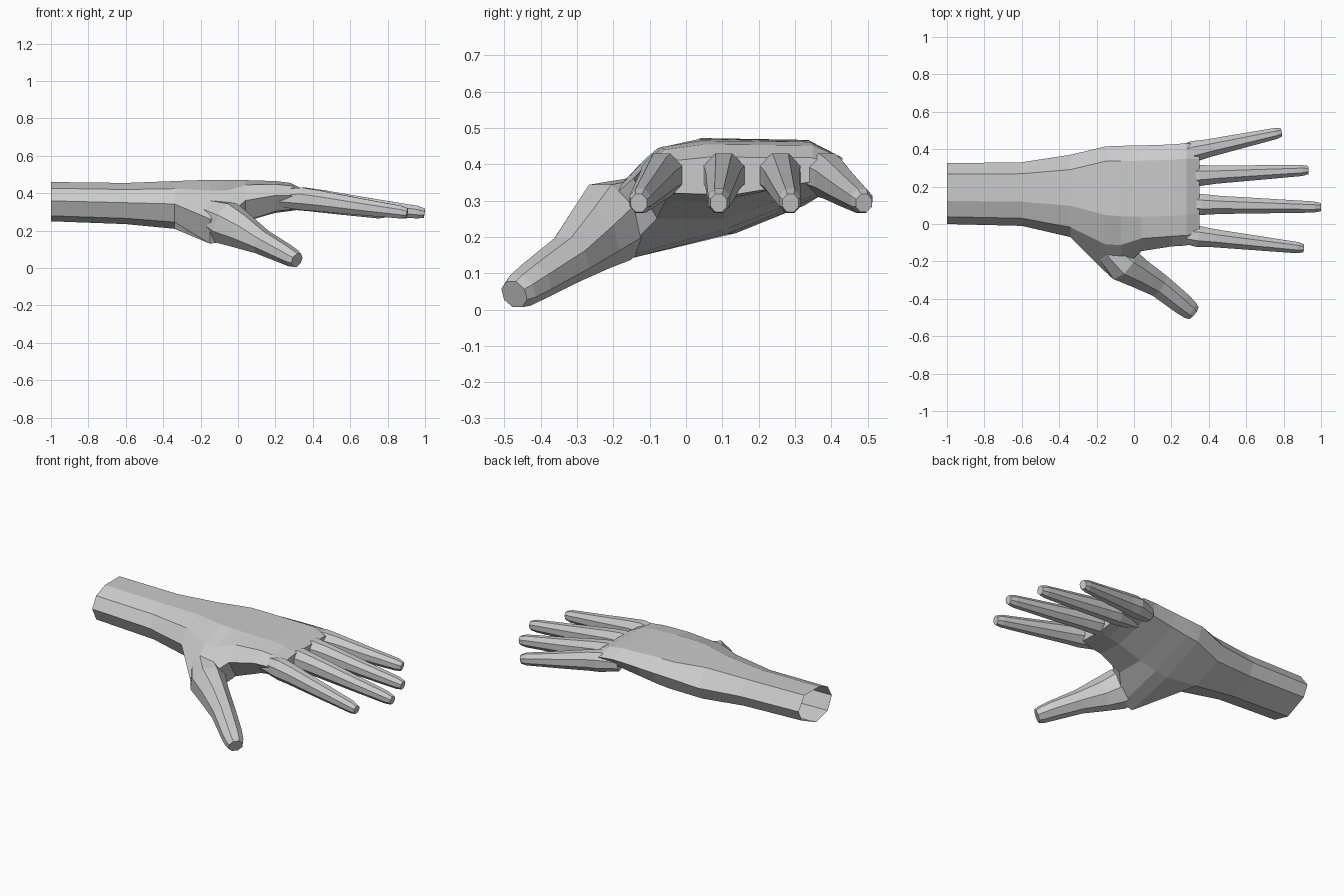
import bpy, bmesh, math
from mathutils import Vector

if "Cube" in bpy.data.objects:
    bpy.data.objects.remove(bpy.data.objects["Cube"])

skin = bpy.data.materials.new("plain grey")
skin.diffuse_color = (0.6, 0.6, 0.6, 1)
skin.use_nodes = True
skin.node_tree.nodes["Principled BSDF"].inputs["Base Color"].default_value = skin.diffuse_color


def loft(name, rings):
    """Closed flat-faced skin through a list of equal-length rings."""
    bm = bmesh.new()
    vr = [[bm.verts.new(p) for p in r] for r in rings]
    n = len(vr[0])
    for a, b in zip(vr, vr[1:]):
        for i in range(n):
            bm.faces.new((a[i], a[(i + 1) % n], b[(i + 1) % n], b[i]))
    bm.faces.new(vr[0])
    bm.faces.new(vr[-1])
    bmesh.ops.recalc_face_normals(bm, faces=bm.faces)
    me = bpy.data.meshes.new(name)
    bm.to_mesh(me)
    bm.free()
    me.materials.append(skin)
    ob = bpy.data.objects.new(name, me)
    bpy.context.collection.objects.link(ob)
    return ob


def tube(name, stations, sides=8):
    """Loft along stations (centre, half width, half height)."""
    pts = [Vector(s[0]) for s in stations]
    rings = []
    for i, (c, w, h) in enumerate(stations):
        d = (pts[min(i + 1, len(pts) - 1)] - pts[max(i - 1, 0)]).normalized()
        u = Vector((0, 0, 1)).cross(d).normalized()
        v = d.cross(u)
        ring = []
        for k in range(sides):
            a = 2 * math.pi * (k + 0.5) / sides
            ring.append(Vector(c) + u * w * math.cos(a) * 1.05 + v * h * math.sin(a) * 1.05)
        rings.append(ring)
    return loft(name, rings)


# forearm and palm: one eight-sided section scaled along x
ARM = [(0, .52), (.12, .84), (.38, 1), (.82, 1), (1, .62), (.9, .3), (.47, 0), (.12, .14)]
PALM = [(0, .55), (.1, .9), (.3, 1), (.85, .98), (1, .74), (.93, .42), (.42, 0), (.12, .05)]
PULL = {0: 1, 1: .35, 7: 1}     # how far the thumb ball drags each corner
# x, y span, z span, thumb drag in y and z
SPANS = [(-1, 0, .325, .25, .46, 0, 0), (-.6, -.01, .33, .235, .455, 0, 0),
         (-.34, -.07, .37, .21, .465, 0, 0), (-.15, -.11, .415, .207, .472, -.15, -.09),
         (-.07, -.12, .418, .22, .472, -.13, -.09), (.04, -.125, .42, .25, .47, -.02, -.01),
         (.2, -.12, .425, .295, .465, 0, 0), (.28, -.115, .432, .305, .455, 0, 0),
         (.35, -.09, .425, .315, .42, 0, 0)]
rings = []
for x, y0, y1, z0, z1, dy, dz in SPANS:
    shape = ARM if x < -.3 else PALM
    rings.append([(x, y0 + u * (y1 - y0) + dy * PULL.get(i, 0),
                   z0 + v * (z1 - z0) + dz * PULL.get(i, 0)) for i, (u, v) in enumerate(shape)])
hand = loft("hand", rings)

# fingers: base y, tip x, tip y
FINGERS = {"index_finger": (-.05, .905, -.130), "middle_finger": (.108, .997, .09),
           "ring_finger": (.252, .93, .288), "little_finger": (.362, .785, .49)}
# fraction of length, half width, half height, centre z
TAPER = [(0, .04, .045, .375), (.2, .058, .062, .37), (.32, .05, .058, .36),
         (.62, .041, .047, .33), (.95, .031, .035, .299), (1, .023, .026, .293)]
parts = []
for name, (yb, xt, yt) in FINGERS.items():
    parts.append(tube(name, [((.2 + f * (xt - .2), yb + f * (yt - yb), z), w, h)
                             for f, w, h, z in TAPER]))

# thumb growing out of the thumb ball
parts.append(tube("thumb", [((-.16, -.11, .29), .07, .08), ((-.06, -.21, .24), .1, .115),
                            ((.02, -.26, .197), .082, .095), ((.13, -.325, .138), .067, .066),
                            ((.25, -.42, .077), .06, .053), ((.295, -.457, .052), .052, .047),
                            ((.315, -.473, .042), .042, .039)]))

# weld all parts into one skin
for p in parts:
    m = hand.modifiers.new("join", "BOOLEAN")
    m.operation = "UNION"
    m.solver = "EXACT"
    m.object = p
bpy.context.view_layer.update()
dg = bpy.context.evaluated_depsgraph_get()
joined = bpy.data.meshes.new_from_object(hand.evaluated_get(dg))
hand.modifiers.clear()
hand.data = joined
for p in parts:
    bpy.data.objects.remove(p)

# open the cut end of the forearm
bm = bmesh.new()
bm.from_mesh(joined)
end = [f for f in bm.faces if all(v.co.x < -.999 for v in f.verts)]
bmesh.ops.delete(bm, geom=end, context="FACES")
bm.to_mesh(joined)
bm.free()
joined.materials.clear()
joined.materials.append(skin)
for f in joined.polygons:
    f.material_index = 0
